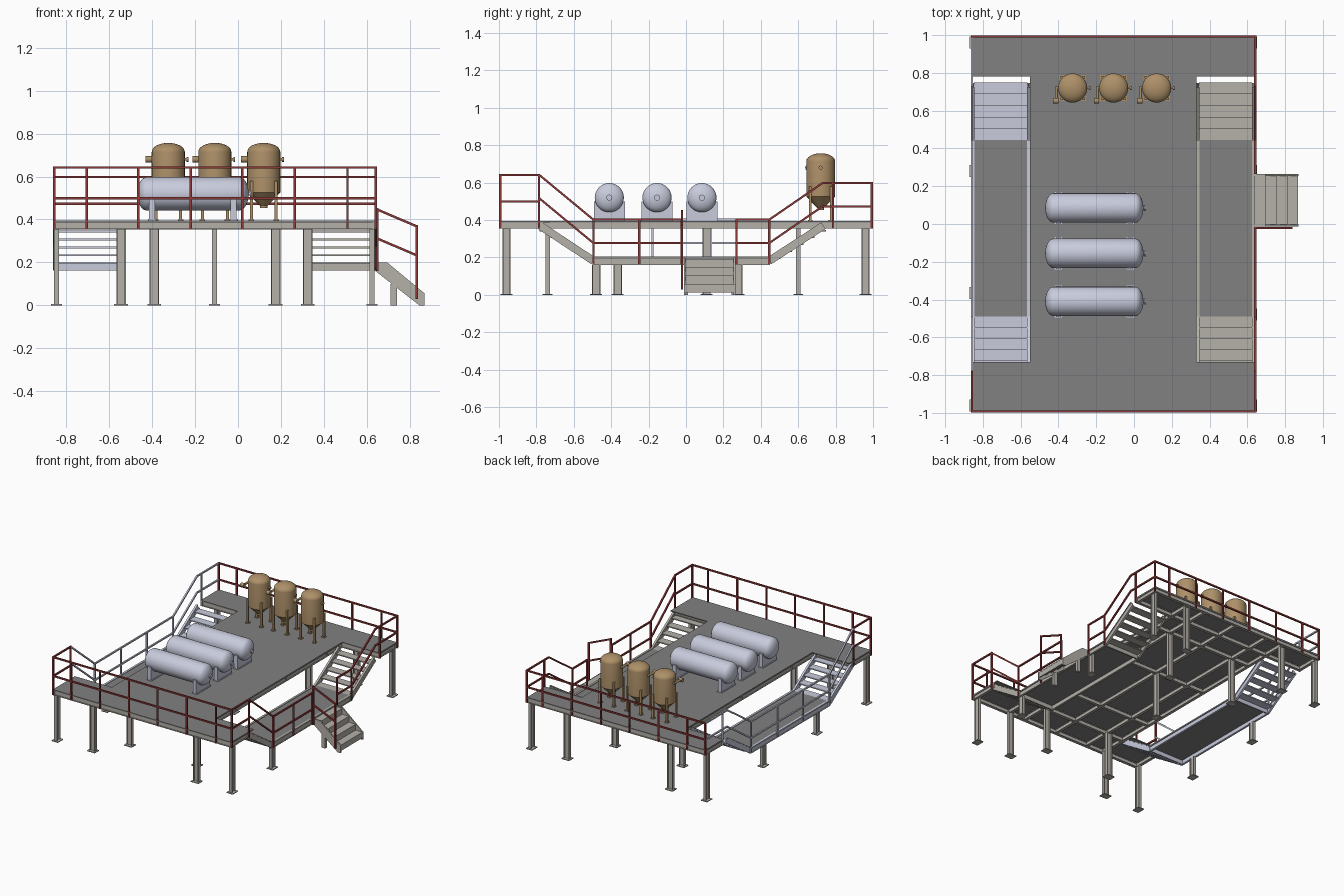
import bpy, bmesh, math
from mathutils import Vector as V, Matrix

if "Cube" in bpy.data.objects:
    bpy.data.objects.remove(bpy.data.objects["Cube"])

def mat(name, c):
    m = bpy.data.materials.new(name)
    m.diffuse_color = (*c, 1)
    m.use_nodes = True
    m.node_tree.nodes["Principled BSDF"].inputs["Base Color"].default_value = m.diffuse_color
    return m
STEEL = mat("steel", (0.46, 0.44, 0.40))
DECK = mat("deck_grey", (0.22, 0.22, 0.22))
RED = mat("rail_red", (0.27, 0.04, 0.04))
PALE = mat("pale_blue_grey", (0.58, 0.60, 0.72))
TAN = mat("tan", (0.42, 0.28, 0.14))

def finish(name, bm, m, smooth=False):
    bmesh.ops.recalc_face_normals(bm, faces=bm.faces)
    me = bpy.data.meshes.new(name)
    bm.to_mesh(me)
    bm.free()
    ob = bpy.data.objects.new(name, me)
    bpy.context.collection.objects.link(ob)
    me.materials.append(m)
    if smooth:
        bpy.ops.object.select_all(action='DESELECT')
        bpy.context.view_layer.objects.active = ob
        ob.select_set(True)
        bpy.ops.object.shade_smooth_by_angle(angle=math.radians(35))
    return ob

def box(bm, x0, x1, y0, y1, z0, z1):
    M = Matrix.Translation(((x0+x1)/2, (y0+y1)/2, (z0+z1)/2)) @ Matrix.Diagonal((x1-x0, y1-y0, z1-z0, 1))
    bmesh.ops.create_cube(bm, size=1, matrix=M)

def axes(p, q, u=None):
    d = (V(q) - V(p)).normalized()
    if u is None:
        u = V((0, 0, 1)).cross(d) if abs(d.z) < 0.95 else V((1, 0, 0))
    u = V(u).normalized()
    return d, u, d.cross(u)

def bar(bm, p, q, w, h, u=None, off=0):
    d, u, v = axes(p, q, u)
    c = (V(p) + V(q)) / 2 + v * off
    L = (V(q) - V(p)).length
    M = Matrix((d*L, u*w, v*h)).transposed().to_4x4()
    bmesh.ops.create_cube(bm, size=1, matrix=Matrix.Translation(c) @ M)

def ibeam(bm, p, q, w, h, u=None):
    bar(bm, p, q, 0.006, h - 0.01, u)
    for s in (-1, 1):
        bar(bm, p, q, w, 0.005, u, s * (h/2 - 0.0025))

def lathe(bm, prof, M, seg=32):
    # prof: (radius, height) points around local z
    vs = [bm.verts.new(M @ V((max(r, 1e-5), 0, z))) for r, z in prof]
    es = [bm.edges.new(e) for e in zip(vs, vs[1:])]
    bmesh.ops.spin(bm, geom=vs + es, cent=M.translation, axis=M.to_3x3() @ V((0, 0, 1)),
                   angle=math.tau, steps=seg)
    bmesh.ops.remove_doubles(bm, verts=bm.verts, dist=1e-4)

def tube(bm, p, q, r):
    d = V(q) - V(p)
    M = Matrix.Translation((V(p)+V(q))/2) @ d.to_track_quat('Z', 'Y').to_matrix().to_4x4()
    bmesh.ops.create_cone(bm, cap_ends=True, segments=16, radius1=r, radius2=r, depth=d.length, matrix=M)

X0, X1, XL, XR = -0.86, 0.64, -0.55, 0.33      # outer edges, inner walkway edges

# deck plates
bm = bmesh.new()
box(bm, X0, X1, -0.995, -0.73, 0.388, 0.396)
box(bm, X0, X1, 0.78, 0.995, 0.388, 0.396)
box(bm, XL, XR, -0.73, 0.78, 0.388, 0.396)
for a, b in ((X0, XL), (XR, X1)):
    box(bm, a, b, -0.49, 0.445, 0.193, 0.2)
finish("deck_plates", bm, DECK)

# upper frame beams
bm = bmesh.new()
zb = 0.372
for y in (-0.985, -0.77, 0.79, 0.985):
    ibeam(bm, (X0, y, zb), (X1, y, zb), 0.02, 0.036)
for x in (X0+0.01, X1-0.01):
    ibeam(bm, (x, -0.99, zb), (x, -0.77, zb), 0.02, 0.036)
    ibeam(bm, (x, 0.78, zb), (x, 0.99, zb), 0.02, 0.036)
for x in (XL+0.01, -0.39, -0.11, 0.175, XR-0.01):
    ibeam(bm, (x, -0.98, zb), (x, 0.98, zb), 0.02, 0.036)
for y in (-0.49, 0.11, 0.6):
    ibeam(bm, (XL, y, zb), (XR, y, zb), 0.02, 0.036)
finish("upper_frame", bm, STEEL)

# columns with base plates: (x, y, top, wide along x)
cols = [(x, y, 0.356, x in (-0.545, 0.325)) for x in (-0.845, -0.545, 0.325, 0.625) for y in (-0.96, 0.96)]
cols += [(x, y, 0.356, True) for x in (-0.39, 0.175) for y in (-0.74, 0.6)]
cols += [(-0.11, 0.11, 0.356, False), (0.625, -0.48, 0.16, False), (0.625, 0.28, 0.16, False),
         (-0.845, -0.365, 0.16, False), (-0.845, 0.28, 0.16, False)]
bm = bmesh.new()
for x, y, t, wide in cols:
    ibeam(bm, (x, y, 0), (x, y, t), 0.024, 0.044, (0, 1, 0) if wide else (1, 0, 0))
    a, b = (0.032, 0.026) if wide else (0.026, 0.032)
    box(bm, x-a, x+a, y-b, y+b, 0, 0.006)
finish("columns", bm, STEEL)

# lowered side walkways with stairs at both ends
for side, a, b, m in (("left", X0, XL, PALE), ("right", XR, X1, STEEL)):
    bm = bmesh.new()
    for x in (a+0.008, b-0.008):
        ibeam(bm, (x, -0.5, 0.182), (x, 0.45, 0.182), 0.016, 0.044)
        ibeam(bm, (x, -0.78, 0.37), (x, -0.495, 0.182), 0.016, 0.042)
        ibeam(bm, (x, 0.735, 0.37), (x, 0.445, 0.182), 0.016, 0.042)
    for y in (-0.49, 0.44):
        box(bm, a, b, y-0.005, y+0.005, 0.162, 0.195)
    finish(side + "_walkway_frame", bm, m)
    bm = bmesh.new()
    for i in range(5):
        z = 0.2 + 0.037*i
        box(bm, a+0.014, b-0.014, 0.443+0.061*i, 0.505+0.061*i, z-0.008, z)
        box(bm, a+0.014, b-0.014, -0.55-0.058*i, -0.488-0.058*i, z-0.008, z)
    finish(side + "_stair_treads", bm, m)

# access stair
bm = bmesh.new()
prof = [(0.64, 0.16), (0.64, 0.2), (0.695, 0.2), (0.87, 0.055), (0.87, 0), (0.845, 0)]
for y in (-0.012, 0.254):
    f = bm.faces.new([bm.verts.new((x, y, z)) for x, z in prof])
    r = bmesh.ops.extrude_face_region(bm, geom=[f])
    bmesh.ops.translate(bm, vec=(0, 0.01, 0), verts=[v for v in r['geom'] if isinstance(v, bmesh.types.BMVert)])
for i in range(4):
    x, z = 0.64 + 0.057*i, 0.193 - 0.045*i
    box(bm, x, x+0.058, -0.005, 0.257, z-0.008, z)
    box(bm, x+0.05, x+0.057, -0.005, 0.257, max(z-0.045, 0), z)
for y in (-0.012, 0.242):
    box(bm, 0.71, 0.74, y, y+0.022, 0, 0.10)
finish("access_stair", bm, STEEL)

# railings
T = 0.011
def rail(bm, pts, tops=(0.0, 0.125)):
    for drop in tops:
        for p, q in zip(pts, pts[1:]):
            bar(bm, V(p)-V((0, 0, drop)), V(q)-V((0, 0, drop)), T, T)
def post(bm, x, y, z0, z1):
    box(bm, x-T/2, x+T/2, y-T/2, y+T/2, z0, z1+T/2)

xa, xb = X0+0.003, X1+0.002
POSTS = (xa, -0.705, -0.465, -0.22, 0.02, 0.265, 0.51, xb)
FD, BD = (0, 0.143), (0, 0.125)
bm = bmesh.new()
rail(bm, [(xa, -0.785, 0.642), (xa, -0.993, 0.642), (xb, -0.993, 0.642), (xb, -0.785, 0.642)], FD)
for x in POSTS:
    post(bm, x, -0.993, 0.355, 0.642)
for x in (xa, xb):
    post(bm, x, -0.785, 0.355, 0.642)
finish("front_railing", bm, RED)

bm = bmesh.new()
rail(bm, [(xa, 0.993, 0.598), (xb, 0.993, 0.598), (xb, 0.73, 0.598), (xb, 0.445, 0.402), (xb, 0.27, 0.402)], BD)
for x in POSTS:
    post(bm, x, 0.993, 0.355, 0.598)
post(bm, xb, 0.785, 0.355, 0.598)
finish("back_railing", bm, RED)

bm = bmesh.new()
rail(bm, [(xb, -0.785, 0.642), (xb, -0.495, 0.402), (xb, -0.025, 0.402)], BD)
for y in (-0.495, -0.25, -0.025, 0.27, 0.445):
    post(bm, xb, y, 0.165, 0.402)
finish("right_railing", bm, RED)

bm = bmesh.new()
rail(bm, [(xa, -0.785, 0.642), (xa, -0.495, 0.402), (xa, 0.445, 0.402), (xa, 0.73, 0.598), (xa, 0.993, 0.598)], BD)
for y in (-0.495, -0.18, 0.13, 0.445):
    post(bm, xa, y, 0.165, 0.402)
post(bm, xa, 0.785, 0.355, 0.598)
finish("left_railing", bm, PALE)

bm = bmesh.new()
rail(bm, [(0.645, -0.022, 0.448), (0.833, -0.022, 0.368)], (0, 0.135))
post(bm, 0.648, -0.022, 0.16, 0.448)
post(bm, 0.833, -0.022, 0.03, 0.368)
finish("access_stair_handrail", bm, RED)

# horizontal tanks on saddles
R = 0.078
for i, y in enumerate((0.085, -0.155, -0.41)):
    bm = bmesh.new()
    dome = [(R*math.sin(t*math.pi/16), 0.045*math.cos(t*math.pi/16)) for t in range(9)]
    prof = [(r, 0.215+z) for r, z in dome] + [(r, -0.215-z) for r, z in reversed(dome)]
    lathe(bm, prof, Matrix.Translation((-0.21, y, 0.52)) @ Matrix.Rotation(math.pi/2, 4, 'Y'))
    tube(bm, (0.04, y, 0.52), (0.06, y, 0.52), 0.008)
    tube(bm, (0.055, y, 0.52), (0.063, y, 0.52), 0.016)
    finish(f"horizontal_tank_{i+1}", bm, PALE, True)
    bm = bmesh.new()
    for x in (-0.40, -0.02):
        # saddle plate with a cradle cut to the shell
        arc = [(y + R*math.sin(math.radians(g)), 0.52 - R*math.cos(math.radians(g))) for g in range(-75, 76, 15)]
        pr = [(y-0.083, 0.396), (y-0.083, 0.5)] + arc + [(y+0.083, 0.5), (y+0.083, 0.396)]
        f = bm.faces.new([bm.verts.new((x-0.014, a, b)) for a, b in pr])
        r = bmesh.ops.extrude_face_region(bm, geom=[f])
        bmesh.ops.translate(bm, vec=(0.028, 0, 0), verts=[v for v in r['geom'] if isinstance(v, bmesh.types.BMVert)])
        box(bm, x-0.02, x+0.02, y-0.085, y+0.085, 0.396, 0.402)
    finish(f"tank_saddles_{i+1}", bm, PALE)

# vertical tanks with cone bottoms and legs
for i, x in enumerate((-0.325, -0.108, 0.12)):
    y, r = 0.72, 0.077
    bm = bmesh.new()
    prof = [(r*math.sin(t*math.pi/16), 0.715 + 0.042*math.cos(t*math.pi/16)) for t in range(9)]
    prof += [(r, 0.525), (0.018, 0.465), (0.018, 0.453), (0, 0.453)]
    lathe(bm, prof, Matrix.Translation((x, y, 0)))
    z = 0.68
    tube(bm, (x+0.07, y, z), (x+0.09, y, z), 0.006)
    tube(bm, (x+0.086, y, z), (x+0.094, y, z), 0.011)
    tube(bm, (x-0.07, y, z), (x-0.088, y, z), 0.008)
    tube(bm, (x-0.086, y+0.008, z), (x-0.086, 0.65, z), 0.008)
    tube(bm, (x-0.076, 0.652, z), (x-0.105, 0.652, z), 0.015)
    finish(f"vertical_tank_{i+1}", bm, TAN, True)
    bm = bmesh.new()
    for sx in (-1, 1):
        for sy in (-1, 1):
            cx, cy = x + sx*0.058, y + sy*0.056
            box(bm, cx-0.007, cx+0.007, cy-0.007, cy+0.007, 0.396, 0.58)
            box(bm, cx-0.013, cx+0.013, cy-0.013, cy+0.013, 0.396, 0.401)
    finish(f"vertical_tank_legs_{i+1}", bm, TAN)
